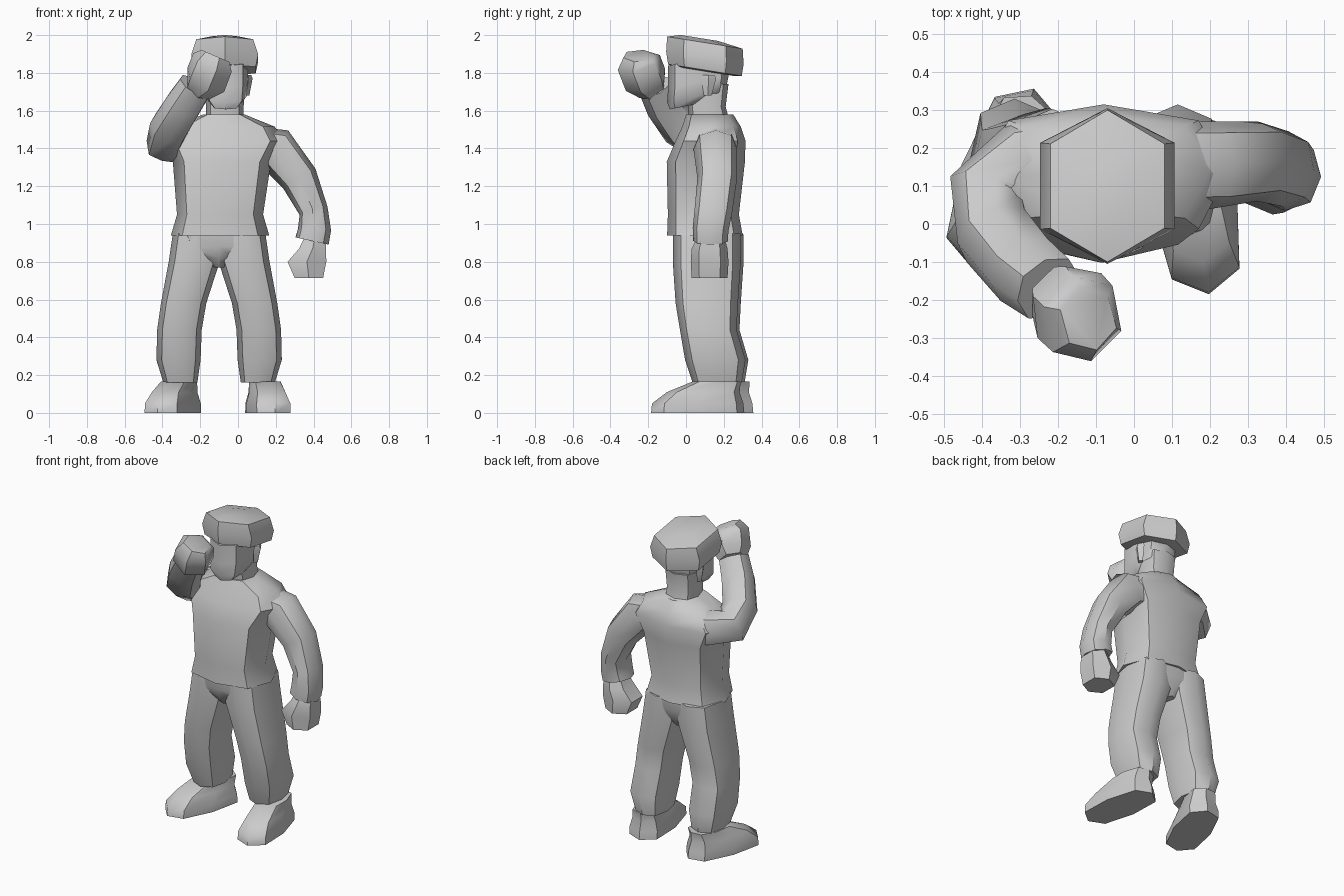
import bpy, bmesh, math
from mathutils import Vector

MID = -0.1   # x of the body's own centre line


def skin(name, loops, angle=46):
    """Join point loops into a closed tube and shade it."""
    bm = bmesh.new()
    rings = [[bm.verts.new(p) for p in loop] for loop in loops]
    n = len(rings[0])
    for a, b in zip(rings, rings[1:]):
        for i in range(n):
            j = (i + 1) % n
            bm.faces.new((a[i], a[j], b[j], b[i]))
    bm.faces.new(rings[0][::-1])
    bm.faces.new(rings[-1])
    bmesh.ops.recalc_face_normals(bm, faces=bm.faces)
    mesh = bpy.data.meshes.new(name)
    bm.to_mesh(mesh)
    bm.free()
    ob = bpy.data.objects.new(name, mesh)
    bpy.context.collection.objects.link(ob)
    bpy.ops.object.select_all(action='DESELECT')
    ob.select_set(True)
    bpy.context.view_layer.objects.active = ob
    bpy.ops.object.shade_smooth_by_angle(angle=math.radians(angle))
    return ob


def section(n, e):
    """Unit rounded polygon with a corner at the back."""
    pw = lambda v: math.copysign(abs(v) ** e, v) if abs(v) > 1e-6 else 0.0
    angs = [math.pi / 2 + 2 * math.pi * i / n for i in range(n)]
    return [(pw(math.cos(a)), pw(math.sin(a))) for a in angs]


def stack(name, rings, n=8, e=0.8, slope=0.0):
    """Level rings (x, y, z, half width, half depth), tilted by slope."""
    loops = [[(x + rx * c, y + ry * s, z + slope * ry * s) for c, s in section(n, e)]
             for x, y, z, rx, ry in rings]
    return skin(name, loops)


def sweep(name, rings, u, n=8, e=0.9):
    """Rings square to a path; u is the starting sideways direction."""
    pts = [Vector(r[:3]) for r in rings]
    u, loops = Vector(u), []
    for i, r in enumerate(rings):
        t = (pts[min(i + 1, len(pts) - 1)] - pts[max(i - 1, 0)]).normalized()
        u = (u - u.dot(t) * t).normalized()
        v = t.cross(u)
        loops.append([pts[i] + u * r[3] * c + v * r[4] * s for c, s in section(n, e)])
    return skin(name, loops)


# Torso: loose shirt with sloping shoulders
stack("shirt", [
    (-.095, .10, .94, .26, .20), (-.095, .092, 1.05, .228, .188),
    (-.085, .105, 1.33, .26, .207), (-.08, .13, 1.44, .325, .185),
    (-.075, .135, 1.515, .27, .155), (-.075, .125, 1.58, .11, .125)], e=0.75)

# Neck, head and ears
stack("neck", [(-.07, .125, 1.53, .10, .11), (-.07, .11, 1.62, .10, .10),
               (-.07, .11, 1.74, .105, .115)])
stack("head", [(-.065, .03, 1.63, .075, .115), (-.065, .055, 1.675, .11, .155),
               (-.065, .065, 1.75, .117, .16), (-.065, .065, 1.87, .117, .16)],
      e=0.75, slope=0.2)
for s in (-1, 1):
    stack("ear", [(-.065 + s * .11, .115, 1.68, .015, .02),
                  (-.065 + s * .12, .12, 1.77, .022, .04),
                  (-.065 + s * .12, .12, 1.79, .015, .03)], n=4, e=1)

# Cap: six-sided, domed and tipped down toward the back
stack("cap", [(-.07, .09, 1.81, .14, .17), (-.07, .10, 1.815, .185, .195),
              (-.07, .10, 1.88, .20, .205), (-.07, .10, 1.96, .17, .20),
              (-.07, .07, 1.985, .075, .10)], n=6, e=0.85, slope=-0.16)

# Hanging arm and fist
sweep("hanging_arm", [
    (.05, .155, 1.42, .10, .115), (.20, .155, 1.395, .12, .115),
    (.325, .165, 1.24, .10, .105), (.40, .145, 1.07, .077, .10),
    (.405, .13, .97, .088, .095), (.392, .13, .91, .09, .092)], u=(1, 0, 1))
stack("hanging_fist", [(.405, .13, .92, .065, .075), (.395, .125, .87, .08, .095),
                       (.365, .125, .80, .115, .10), (.375, .125, .715, .085, .095)], n=6)

# Raised arm and fist
sweep("raised_arm", [
    (-.14, .18, 1.42, .11, .115), (-.29, .165, 1.43, .11, .11),
    (-.385, .085, 1.435, .107, .107), (-.365, -.03, 1.51, .107, .105),
    (-.29, -.12, 1.63, .098, .102), (-.225, -.17, 1.73, .088, .095)], u=(0, 0, 1))
sweep("raised_fist", [
    (-.21, -.18, 1.72, .08, .085), (-.17, -.215, 1.765, .115, .12),
    (-.135, -.25, 1.855, .112, .12), (-.12, -.25, 1.89, .08, .085)], u=(1, 0, 0), n=6)

# Trousers: a hip block and two mirrored legs
stack("hips", [(MID, .11, .95, .20, .175), (MID, .11, .88, .17, .172),
               (MID, .11, .82, .09, .155), (MID, .115, .77, .03, .12)], e=0.45)
LEG = [(.115, .11, .95, .13, .178), (.132, .11, .80, .135, .18),
       (.188, .11, .58, .12, .165), (.21, .118, .44, .118, .15),
       (.215, .155, .28, .117, .16), (.205, .165, .16, .09, .13)]
for name, s in (("left_leg", 1), ("right_leg", -1)):
    back = 0 if s > 0 else 0.015
    stack(name, [(MID + s * x, y + back, z, rx, ry) for x, y, z, rx, ry in LEG], e=0.78)

# Shoes: one shape, turned out differently
SHOE = [(0, 0, .115, .25), (0, .05, .115, .245), (.03, .11, .095, .195), (.10, .165, .085, .13)]
for name, x, y, turn in (("left_shoe", .158, .062, 9), ("right_shoe", -.345, .12, -19)):
    shoe = stack(name, [(0, c, z, rx, ry) for c, z, rx, ry in SHOE], e=0.7)
    shoe.location = (x, y, 0)
    shoe.rotation_euler.z = math.radians(turn)
